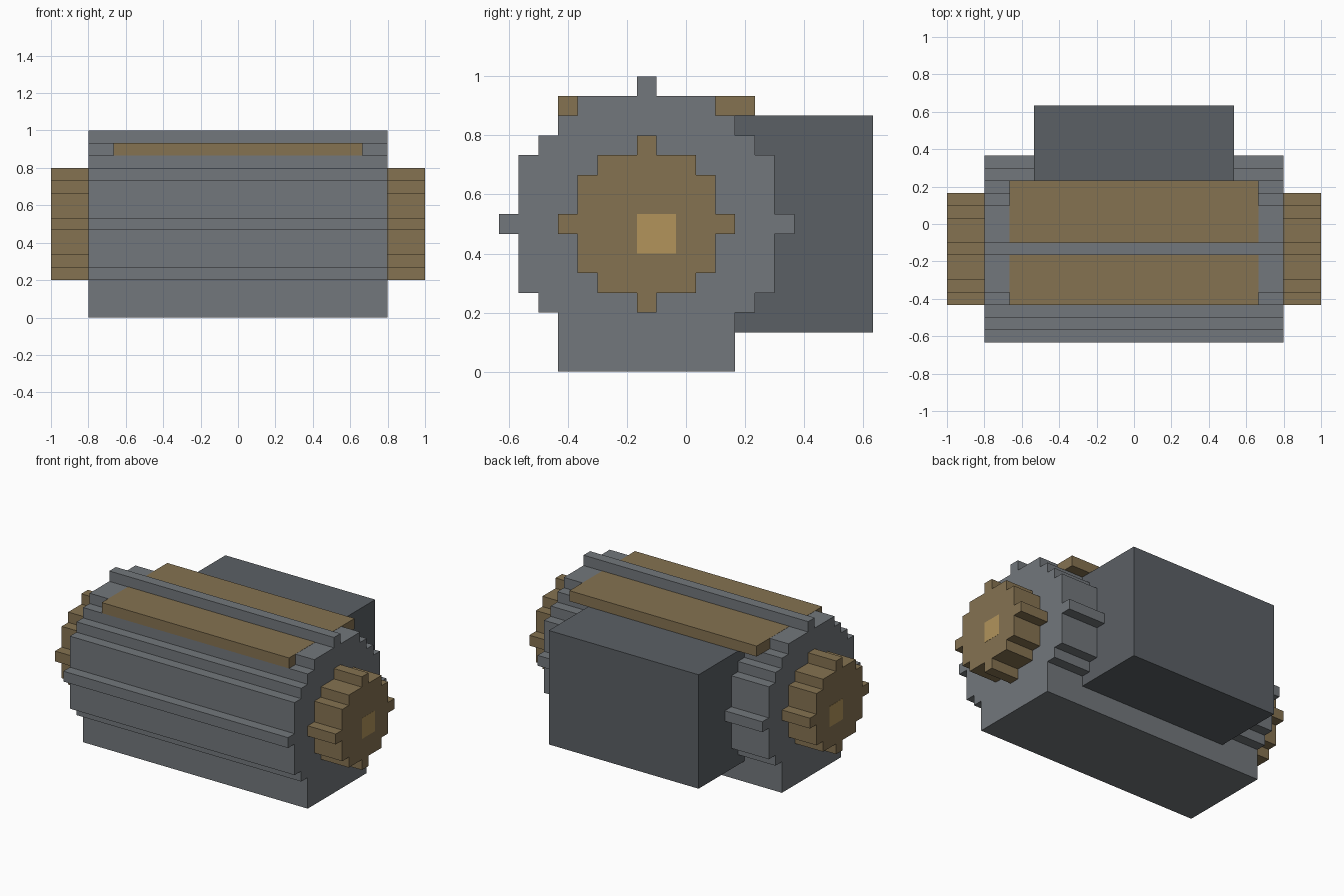
import bpy
import bmesh

if "Cube" in bpy.data.objects:
    bpy.data.objects.remove(bpy.data.objects["Cube"])

U = 1 / 15          # step size of the blocky style
CY = -2 * U         # drum axis in y
E = 0.001           # tiny lift for flush coloured panels


def material(name, rgb):
    m = bpy.data.materials.new(name)
    m.diffuse_color = (*rgb, 1)
    m.use_nodes = True
    m.node_tree.nodes["Principled BSDF"].inputs["Base Color"].default_value = m.diffuse_color
    return m


GREY = material("grey_metal", (0.17, 0.185, 0.2))
DARK = material("dark_metal", (0.105, 0.117, 0.13))
BRONZE = material("bronze", (0.235, 0.17, 0.083))
BRASS = material("brass", (0.445, 0.295, 0.105))


def extrude_profile(name, pts, x0, x1, mat):
    """Extrude a closed (y, z) outline along x."""
    bm = bmesh.new()
    face = bm.faces.new([bm.verts.new((x0, y, z)) for y, z in pts])
    out = bmesh.ops.extrude_face_region(bm, geom=[face])
    verts = [v for v in out["geom"] if isinstance(v, bmesh.types.BMVert)]
    bmesh.ops.translate(bm, verts=verts, vec=(x1 - x0, 0, 0))
    bmesh.ops.recalc_face_normals(bm, faces=bm.faces)
    me = bpy.data.meshes.new(name)
    bm.to_mesh(me)
    bm.free()
    ob = bpy.data.objects.new(name, me)
    bpy.context.collection.objects.link(ob)
    me.materials.append(mat)
    return ob


def stepped(rows, z0):
    """Symmetric stepped outline from (row top, half width), in steps."""
    half, z = [], z0
    for top, w in rows:
        half += [(w * U, z * U), (w * U, top * U)]
        z = top
    return ([(CY + w, h) for w, h in half]
            + [(CY - w, h) for w, h in reversed(half)])


def box(name, x, y, z, mat):
    pts = [(y[0], z[0]), (y[1], z[0]), (y[1], z[1]), (y[0], z[1])]
    return extrude_profile(name, pts, x[0], x[1], mat)


# Stepped drum with its flat foot
drum_rows = [(3, 4.5), (4, 5.5), (7, 6.5), (8, 7.5), (11, 6.5),
             (12, 5.5), (13, 4.5), (14, 3.5), (15, 0.5)]
extrude_profile("drum_body", stepped(drum_rows, 0), -12 * U, 12 * U, GREY)

# End caps and square shaft ends
cap_rows = [(4, 0.5), (5, 2.5), (7, 3.5), (8, 4.5), (10, 3.5),
            (11, 2.5), (12, 0.5)]
for side, s in (("left", -1), ("right", 1)):
    extrude_profile(f"end_cap_{side}", stepped(cap_rows, 3),
                    s * 12 * U, s * (1 - E), BRONZE)
    box(f"shaft_end_{side}", (s * 14 * U, s),
        (-2.5 * U, -0.5 * U), (6 * U, 8 * U), BRASS)

# Bronze panels either side of the top rib
for name, y0, y1 in (("front", -6.5, -2.5), ("back", -1.5, 3.5)):
    box(f"top_panel_{name}", (-10 * U, 10 * U), (y0 * U, y1 * U),
        (13 * U, 14 * U + E), BRONZE)

# Rear housing
box("rear_housing", (-8 * U, 8 * U), (2.5 * U, 9.5 * U),
    (2 * U, 13 * U), DARK)
